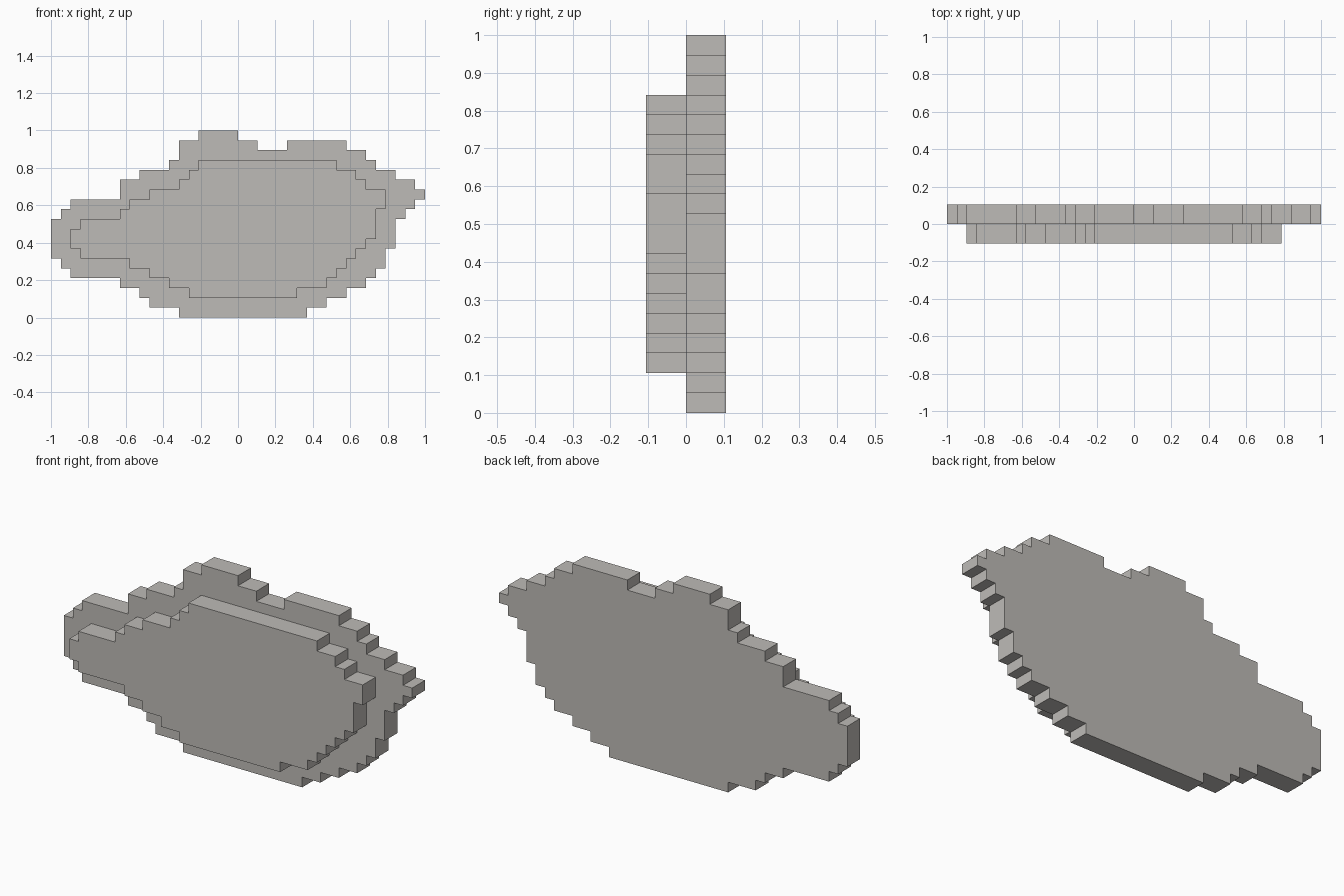
import bpy
import bmesh

if "Cube" in bpy.data.objects:
    bpy.data.objects.remove(bpy.data.objects["Cube"])

CELL = 1 / 19  # the model sits on a grid of 38 x 19 cells

stone = bpy.data.materials.new("warm grey")
stone.diffuse_color = (0.515, 0.497, 0.474, 1)
stone.use_nodes = True
stone.node_tree.nodes["Principled BSDF"].inputs["Base Color"].default_value = stone.diffuse_color


def stepped_plate(name, steps, y_front, y_back):
    """Extrude a staircase outline; each step is (x of riser, z of next tread)."""
    outline = []
    for i, (x, z) in enumerate(steps):
        outline += [(x, steps[i - 1][1]), (x, z)]
    bm = bmesh.new()
    verts = [bm.verts.new((x * CELL, y_front * CELL, z * CELL)) for x, z in outline]
    face = bm.faces.new(verts)
    ext = bmesh.ops.extrude_face_region(bm, geom=[face], use_keep_orig=True)
    moved = [g for g in ext["geom"] if isinstance(g, bmesh.types.BMVert)]
    bmesh.ops.translate(bm, verts=moved, vec=(0, (y_back - y_front) * CELL, 0))
    bmesh.ops.recalc_face_normals(bm, faces=bm.faces)
    mesh = bpy.data.meshes.new(name)
    bm.to_mesh(mesh)
    bm.free()
    mesh.materials.append(stone)
    obj = bpy.data.objects.new(name, mesh)
    bpy.context.collection.objects.link(obj)
    return obj


# Large rear layer, clockwise from the left tip
stepped_plate("back_layer", [
    (-19, 10), (-18, 11), (-17, 12), (-12, 14), (-10, 15), (-7, 16), (-6, 18),
    (-4, 19), (0, 18), (2, 17), (5, 18), (11, 17), (13, 16), (14, 15), (16, 14),
    (18, 13), (19, 12), (18, 11), (17, 10), (16, 7), (15, 5), (14, 4), (13, 3),
    (11, 2), (9, 1), (7, 0), (-6, 1), (-9, 2), (-10, 3), (-12, 4), (-17, 5),
    (-18, 6)], 0, 2)

# Smaller raised front layer
stepped_plate("front_layer", [
    (-17, 9), (-16, 10), (-12, 11), (-11, 12), (-9, 13), (-6, 14), (-5, 15),
    (-4, 16), (10, 15), (12, 14), (13, 13), (15, 11), (14, 8), (13, 7), (12, 6),
    (11, 5), (10, 4), (9, 3), (6, 2), (-5, 3), (-7, 4), (-9, 5), (-11, 6),
    (-16, 7)], -2, 0)
